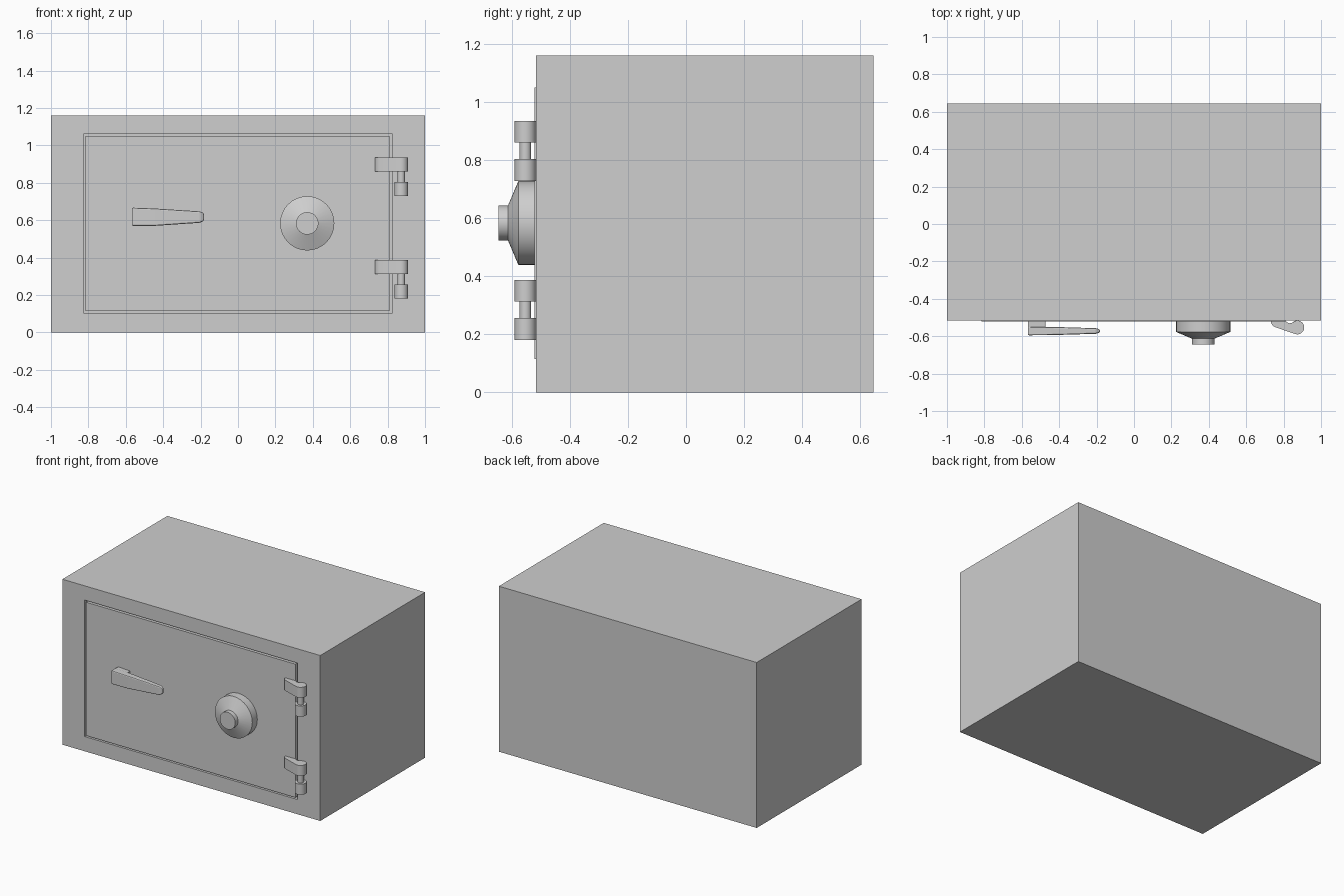
import bpy, bmesh, math

if "Cube" in bpy.data.objects:
    bpy.data.objects.remove(bpy.data.objects["Cube"])

grey = bpy.data.materials.new("safe_grey")
grey.diffuse_color = (0.62, 0.62, 0.62, 1)
grey.use_nodes = True
grey.node_tree.nodes["Principled BSDF"].inputs["Base Color"].default_value = grey.diffuse_color


def loft(name, rings, smooth=False):
    """Skin a list of equal-length point rings and cap both ends."""
    bm = bmesh.new()
    loops = [[bm.verts.new(p) for p in ring] for ring in rings]
    n = len(loops[0])
    for a, b in zip(loops, loops[1:]):
        for i in range(n):
            j = (i + 1) % n
            bm.faces.new((a[i], a[j], b[j], b[i]))
    bm.faces.new(loops[0])
    bm.faces.new(loops[-1])
    bmesh.ops.recalc_face_normals(bm, faces=bm.faces)
    mesh = bpy.data.meshes.new(name)
    bm.to_mesh(mesh)
    bm.free()
    mesh.materials.append(grey)
    ob = bpy.data.objects.new(name, mesh)
    bpy.context.collection.objects.link(ob)
    if smooth:
        bpy.ops.object.select_all(action='DESELECT')
        ob.select_set(True)
        bpy.context.view_layer.objects.active = ob
        bpy.ops.object.shade_smooth_by_angle(angle=math.radians(30))
    return ob


def rect_xz(x0, x1, z0, z1, y):
    return [(x0, y, z0), (x1, y, z0), (x1, y, z1), (x0, y, z1)]


def rect_yz(x, y0, y1, z0, z1):
    return [(x, y0, z0), (x, y1, z0), (x, y1, z1), (x, y0, z1)]


def arc(cx, cy, r, a0, a1, n):
    return [(cx + r * math.cos(math.radians(a0 + (a1 - a0) * i / n)),
             cy + r * math.sin(math.radians(a0 + (a1 - a0) * i / n)))
            for i in range(n + 1)]


def prism(name, outline, z0, z1):
    return loft(name, [[(x, y, z) for x, y in outline] for z in (z0, z1)], True)


def bevel(ob, width):
    mod = ob.modifiers.new("rounded_edges", 'BEVEL')
    mod.width = width
    mod.segments = 2
    mod.limit_method = 'ANGLE'


FRONT, BACK, TOP = -0.517, 0.645, 1.16

# Body with a shallow door recess
outer = (-1, 1, 0, TOP)
recess = (-0.827, 0.825, 0.103, 1.06)
loft("safe_body", [rect_xz(*outer, BACK), rect_xz(*outer, FRONT),
                   rect_xz(*recess, FRONT), rect_xz(*recess, FRONT + 0.03)])

# Door standing slightly proud of the body, leaving a gap all around
door = (-0.815, 0.81, 0.115, 1.05)
loft("door", [rect_xz(*door, FRONT + 0.03), rect_xz(*door, FRONT - 0.004)])

# Combination dial: rim, cone and knob
dial = [(0.145, FRONT), (0.145, -0.577), (0.06, -0.613), (0.06, -0.645)]
loft("dial", [[(0.37 + x, y, 0.583 + z) for x, z in arc(0, 0, r, 0, 348.75, 31)]
              for r, y in dial], True)

# Handle: mounting post and tapered lever
post = loft("handle_post", [rect_yz(-0.568, -0.57, FRONT, 0.57, 0.665),
                            rect_yz(-0.472, -0.57, FRONT, 0.575, 0.66)])
bevel(post, 0.006)
lever = loft("handle_lever", [rect_yz(-0.568, -0.595, -0.55, 0.57, 0.667),
                              rect_yz(-0.44, -0.594, -0.55, 0.57, 0.662),
                              rect_yz(-0.205, -0.587, -0.557, 0.586, 0.647),
                              rect_yz(-0.182, -0.58, -0.563, 0.596, 0.637)])
bevel(lever, 0.007)

# Hinges: curved leaf, pin and lower knuckle
PX, PY = 0.873, -0.553
leaf = ([(0.732, FRONT), (0.733, -0.53), (0.741, -0.543), (0.756, -0.552)]
        + arc(PX, PY, 0.037, -107, 100, 16)
        + [(0.848, -0.527), (0.832, -0.531), (0.82, -0.527), (0.81, FRONT)])
for label, z in (("lower", 0.18), ("upper", 0.728)):
    prism(label + "_hinge_leaf", leaf, z + 0.132, z + 0.206)
    prism(label + "_hinge_pin", arc(PX, PY, 0.02, 0, 345, 23), z + 0.07, z + 0.135)
    prism(label + "_hinge_knuckle", arc(PX, PY, 0.037, 0, 345, 23), z, z + 0.075)
